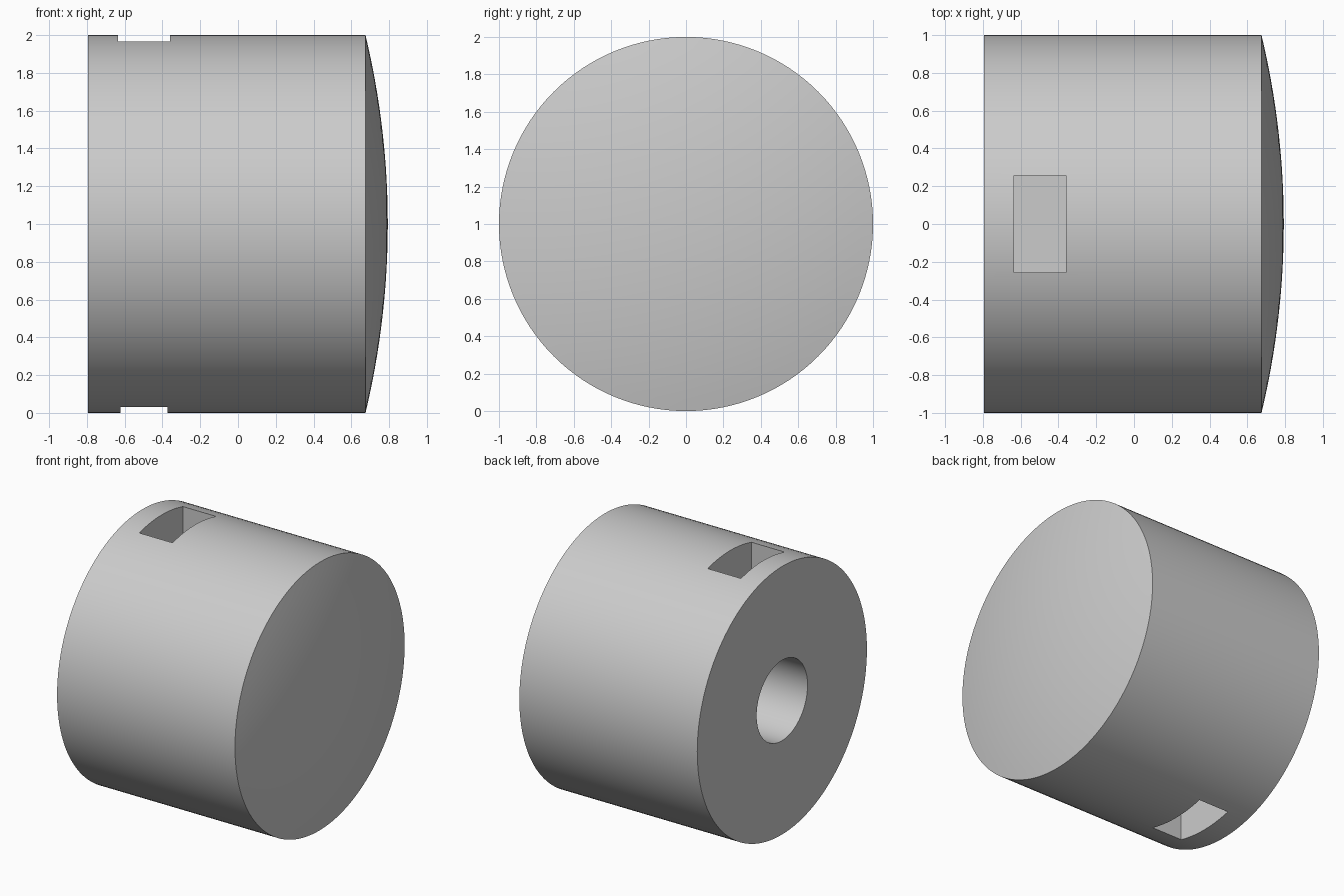
import bpy, bmesh, math
from mathutils import Matrix, Vector

cube = bpy.data.objects.get("Cube")
if cube:
    bpy.data.objects.remove(cube, do_unlink=True)

grey = bpy.data.materials.new("light grey")
grey.use_nodes = True
colour = (0.6, 0.6, 0.6, 1)
grey.diffuse_color = colour
grey.node_tree.nodes["Principled BSDF"].inputs["Base Color"].default_value = colour

BACK, RIM, TIP = -0.793, 0.675, 0.793
BORE, BORE_END = 0.3, 0.3
SEGMENTS, RINGS = 128, 16


def new_object(name, bm):
    mesh = bpy.data.meshes.new(name)
    bm.to_mesh(mesh)
    bm.free()
    obj = bpy.data.objects.new(name, mesh)
    bpy.context.collection.objects.link(obj)
    mesh.materials.append(grey)
    return obj


# Body: blind bore, flat end, cylindrical side and shallow spherical dome
sag = TIP - RIM
dome_radius = (1 + sag * sag) / (2 * sag)
profile = [(BORE_END, 0), (BORE_END, BORE), (BACK, BORE), (BACK, 1)]
for i in range(RINGS + 1):
    r = 1 - i / RINGS
    profile.append((TIP - dome_radius + math.sqrt(dome_radius ** 2 - r * r), r))

bm = bmesh.new()
verts = [bm.verts.new((x, 0, r)) for x, r in profile]
edges = [bm.edges.new(pair) for pair in zip(verts, verts[1:])]
bmesh.ops.spin(bm, geom=verts + edges, cent=(0, 0, 0), axis=(1, 0, 0),
               angle=math.tau, steps=SEGMENTS, use_duplicate=False)
bmesh.ops.remove_doubles(bm, verts=bm.verts, dist=0.0001)
bmesh.ops.recalc_face_normals(bm, faces=bm.faces)
bmesh.ops.translate(bm, verts=bm.verts, vec=Vector((0, 0, 1)))
body = new_object("knob_body", bm)


# Rectangular pockets sunk into the top and bottom of the side
def cut_pocket(name, size_x, size_y, z):
    bm = bmesh.new()
    bmesh.ops.create_cube(bm, size=1, matrix=Matrix.Translation((-0.497, 0, z))
                          @ Matrix.Diagonal((size_x, size_y, 1, 1)))
    cutter = new_object(name, bm)
    cutter.hide_render = True
    mod = body.modifiers.new(name, 'BOOLEAN')
    mod.operation, mod.solver, mod.object = 'DIFFERENCE', 'EXACT', cutter
    bpy.ops.object.modifier_apply(modifier=mod.name)
    bpy.data.objects.remove(cutter, do_unlink=True)


bpy.context.view_layer.objects.active = body
body.select_set(True)
cut_pocket("top_pocket", 0.275, 0.515, 2.1)
cut_pocket("bottom_pocket", 0.25, 0.49, -0.1)
bpy.ops.object.shade_smooth_by_angle(angle=math.radians(8))
